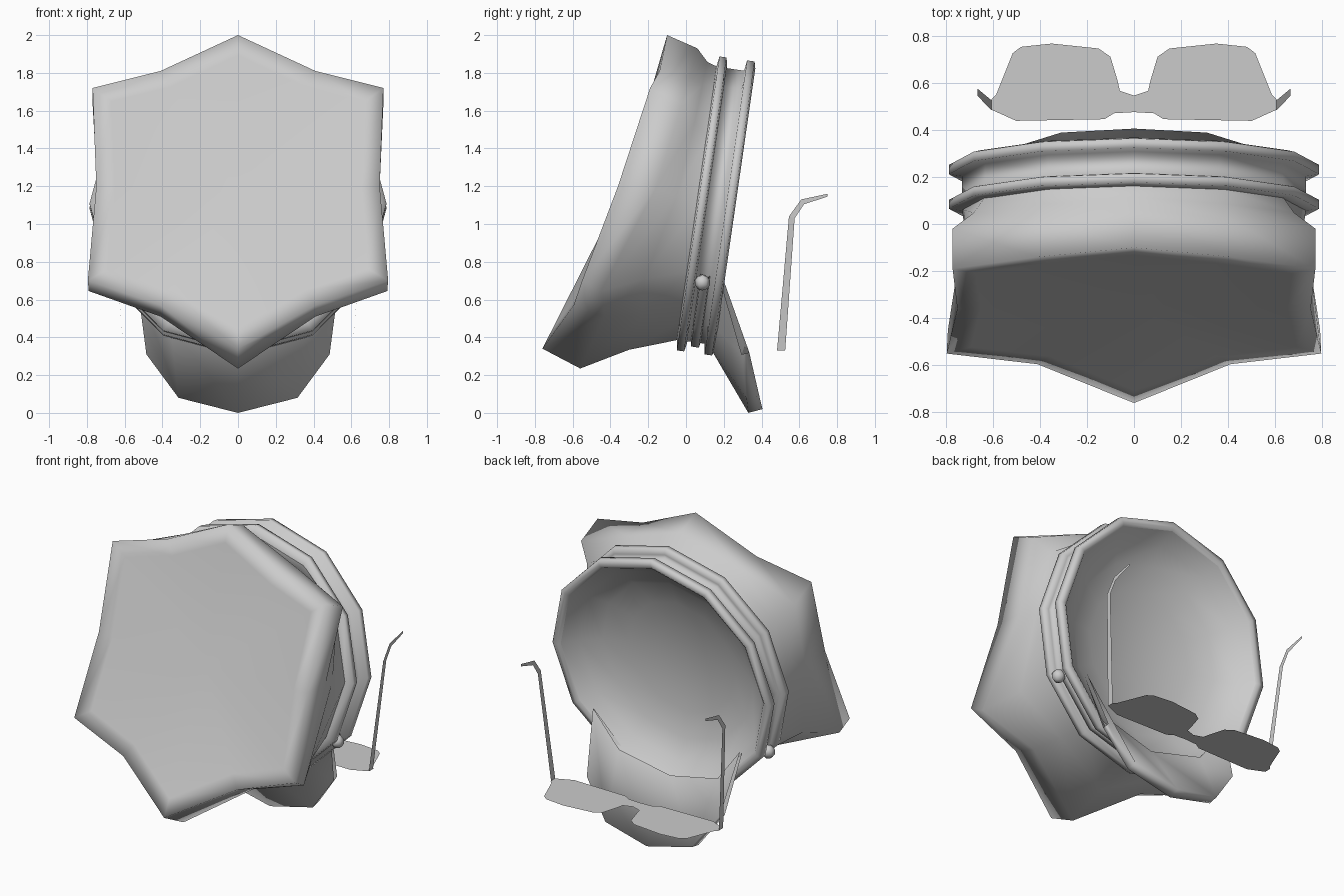
import bpy, bmesh, math
from mathutils import Vector

if "Cube" in bpy.data.objects:
    bpy.data.objects.remove(bpy.data.objects["Cube"])

O = Vector((0, 0.231, 1.085))           # centre of the cap opening
F = Vector((0, -0.143, -0.990))         # cap forward (towards the visor)
N = Vector((0, -0.990, 0.143))          # cap up (towards the crown)
SIDES = 12


def cap_point(r, k, w):
    a = k * 2 * math.pi / SIDES
    return O + Vector((r * math.sin(a), 0, 0)) - F * r * math.cos(a) + N * w


def mesh_object(name, verts, faces, angle=None):
    bm = bmesh.new()
    vs = [bm.verts.new(v) for v in verts]
    for f in faces:
        bm.faces.new([vs[i] for i in f])
    bmesh.ops.recalc_face_normals(bm, faces=bm.faces)
    me = bpy.data.meshes.new(name)
    bm.to_mesh(me)
    bm.free()
    ob = bpy.data.objects.new(name, me)
    bpy.context.collection.objects.link(ob)
    if angle:
        bpy.ops.object.select_all(action='DESELECT')
        ob.select_set(True)
        bpy.context.view_layer.objects.active = ob
        bpy.ops.object.shade_smooth_by_angle(angle=math.radians(angle))
    return ob


def loft(name, loops, closed=True, cap_centre=None, angle=None):
    n = len(loops[0])
    verts = [p for l in loops for p in l]
    faces = []
    for j in range(len(loops) - 1):
        b, t = j * n, (j + 1) * n
        for i in range(n if closed else n - 1):
            i2 = (i + 1) % n
            faces.append((b + i, b + i2, t + i2, t + i))
    if cap_centre is not None:
        verts.append(cap_centre)
        b = (len(loops) - 1) * n
        faces += [(b + i, b + (i + 1) % n, len(verts) - 1) for i in range(n)]
    return mesh_object(name, verts, faces, angle)


def ring(half):
    # mirror a half loop (first and last points on x = 0)
    pts = [Vector(p) for p in half]
    return pts + [Vector((-p.x, p.y, p.z)) for p in reversed(pts[1:-1])]


def arc(half):
    # mirror an open half loop whose first point is on x = 0
    pts = [Vector(p) for p in half]
    return [Vector((-p.x, p.y, p.z)) for p in reversed(pts[1:])] + pts


# crown: six-pointed top lofted down to the round band
top = ring([(0, -.10, 2.0), (.41, -.14, 1.81), (.77, -.19, 1.72), (.75, -.36, 1.2),
            (.795, -.55, .70), (.41, -.595, .57), (0, -.76, .34)])
low = ring([(0, .06, 1.93), (.41, .02, 1.78), (.77, -.02, 1.64), (.745, -.16, 1.19),
            (.79, -.45, .645), (.41, -.43, .51), (0, -.56, .235)])
base = [cap_point(.73, k, .17) for k in range(SIDES)]
mid = []
for k in range(SIDES):
    p = (low[k] + base[k]) / 2
    mid.append(p.lerp(Vector((0, p.y, 1.1)), .03))
centre = Vector((0, -.34, 1.17))
inset = [p.lerp(centre, .13) for p in top]
loft("crown", [base, mid, low, top, inset], cap_centre=centre, angle=100)

# band with two raised piping rings
profile = [(.73, -.015), (.75, -.029), (.786, -.02), (.786, .02), (.73, .028),
           (.73, .12), (.75, .122), (.786, .13), (.786, .168), (.73, .176)]
loft("band", [[cap_point(r, k, w) for k in range(SIDES)] for r, w in profile], angle=85)

# shallow domed lining inside the cap
lining = [(.73, -.015), (.66, .075), (.54, .145), (.38, .19), (.2, .22)]
lin = loft("lining", [[cap_point(r, k, w) for k in range(SIDES)] for r, w in lining],
           cap_centre=cap_point(0, 0, .23), angle=100)
if lin.data.polygons[-1].normal.dot(N) > 0:
    lin.data.flip_normals()

# chin strap around the front half
strap = [(.725, .05), (.755, .055), (.755, .098), (.725, .103)]
loft("chin_strap", [[cap_point(r, k, w) for k in range(4, 9)] for r, w in strap],
     closed=False, angle=85)

# strap buttons
for s, name in ((1, "right"), (-1, "left")):
    bpy.ops.mesh.primitive_uv_sphere_add(segments=6, ring_count=5, radius=.042,
                                         location=(s * .655, .087, .69))
    bpy.context.object.name = "strap_button_" + name
    bpy.ops.object.shade_smooth()

# visor: thick curved peak below the opening
inner_a = arc([cap_point(.73, 6, .01), cap_point(.72, 5, .0), (.535, .185, .69)])
inner_b = arc([cap_point(.70, 6, -.03), cap_point(.71, 5, -.04), (.53, .20, .70)])
outer_a = arc([(0, .33, 0), (.315, .32, .08), (.485, .295, .31)])
outer_b = arc([(0, .405, .02), (.31, .388, .09), (.48, .335, .32)])
loft("visor", [inner_a, outer_a, outer_b, inner_b], closed=False, angle=170)

# sunglasses: flat lens plate lying level
Z = .33
half = [(0, .475), (.085, .47), (.125, .445), (.5, .438), (.605, .485), (.605, .53),
        (.585, .55), (.515, .725), (.48, .752), (.35, .766), (.15, .745), (.10, .71),
        (.07, .61), (.06, .565), (0, .545)]
outline = ring([(x, y, Z) for x, y in half])
mesh_object("lens_plate", outline, [list(range(len(outline)))])

# sunglasses arms: thin strips rising and hooking back at the ends
path = [(.605, .482, .33, .525, .33), (.665, .545, 1.04, .575, 1.03),
        (.665, .61, 1.13, .625, 1.105), (.665, .75, 1.16, .75, 1.145)]
for s, name in ((1, "right"), (-1, "left")):
    a = [Vector((s * x, y, z)) for x, y, z, _, _ in path]
    b = [Vector((s * x, y, z)) for x, _, _, y, z in path]
    loft("glasses_arm_" + name, [a, b], closed=False)
